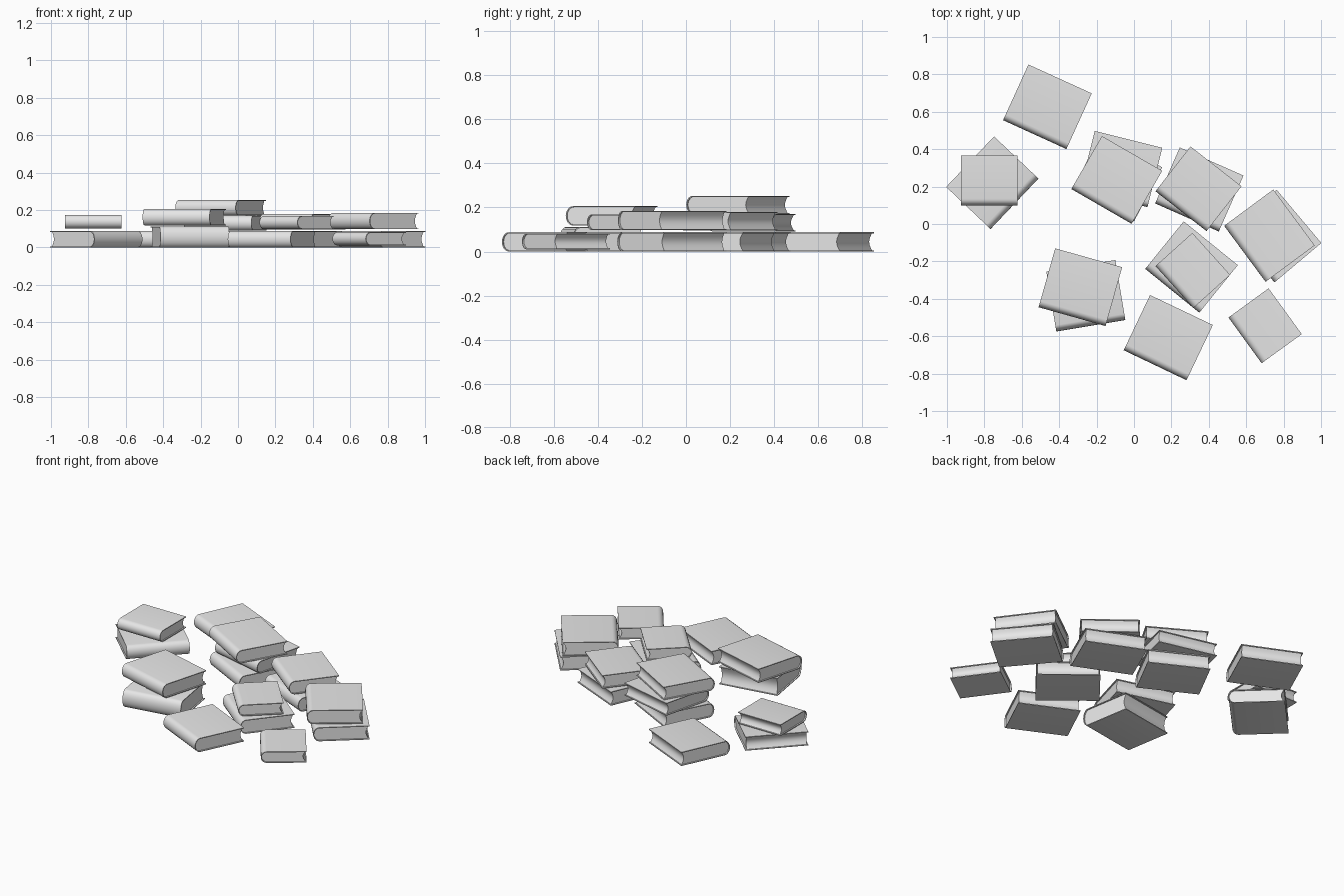
import bpy
import bmesh
import math

cube = bpy.data.objects.get("Cube")
if cube:
    bpy.data.objects.remove(cube, do_unlink=True)

# One plain grey for covers and pages
grey = bpy.data.materials.new("plain grey")
grey.use_nodes = True
grey.diffuse_color = (0.8, 0.8, 0.8, 1)
grey.node_tree.nodes["Principled BSDF"].inputs["Base Color"].default_value = (0.8, 0.8, 0.8, 1)

BOARD = 0.005    # cover thickness
ROUND = 0.034    # how far the rounded spine bulges
STEPS = 10


def spine_arc(h, inset):
    """Half ellipse from the top board round the spine to the bottom board."""
    pts = []
    for i in range(STEPS + 1):
        a = math.pi * i / STEPS
        pts.append((ROUND - (ROUND - inset) * math.sin(a),
                    h / 2 + (h / 2 - inset) * math.cos(a)))
    return pts


def extrude_profile(name, profile, x0, x1, corner, z, angle):
    """Extrude a (y, z) profile along the spine and place it on the pile."""
    bm = bmesh.new()
    ends = [[bm.verts.new((x, p[0], p[1])) for p in profile] for x in (x0, x1)]
    n = len(profile)
    for i in range(n):
        j = (i + 1) % n
        bm.faces.new((ends[0][i], ends[0][j], ends[1][j], ends[1][i]))
    bm.faces.new(ends[0])
    bm.faces.new(ends[1])
    bmesh.ops.recalc_face_normals(bm, faces=bm.faces)
    mesh = bpy.data.meshes.new(name)
    bm.to_mesh(mesh)
    bm.free()
    mesh.materials.append(grey)
    obj = bpy.data.objects.new(name, mesh)
    bpy.context.collection.objects.link(obj)
    obj.location = (corner[0], corner[1], z)
    obj.rotation_euler = (0, 0, math.radians(angle))
    return obj


def book(name, corner, angle, z, w=0.372, d=0.327, h=0.088):
    """corner is the left end of the spine, angle the spine direction."""
    # Cover: wraps round the spine, open at the fore edge
    outer = [(d, h)] + spine_arc(h, 0) + [(d, 0)]
    inner = [(d, BOARD)] + spine_arc(h, BOARD)[::-1] + [(d, h - BOARD)]
    cover = extrude_profile(name + "_cover", outer + inner, 0, w, corner, z, angle)
    # Pages: set back at both ends, with a hollowed fore edge
    fore = []
    for i in range(STEPS + 1):
        t = i / STEPS
        fore.append((d - 0.006 - 0.014 * math.sin(math.pi * t),
                     BOARD + (h - 2 * BOARD) * t))
    pages = extrude_profile(name + "_pages", spine_arc(h, BOARD) + fore,
                            0.008, w - 0.008, corner, z, angle)
    return [cover, pages]


SMALL = dict(w=0.302, d=0.265, h=0.072)
MEDIUM = dict(w=0.346, d=0.304, h=0.083)
THICK = dict(w=0.374, d=0.325, h=0.112)

# name, spine corner, spine angle, base height, size
books = [
    ("back_book", (-0.70, 0.555), -24.5, 0.0, {}),
    ("left_lower_book", (-0.767, -0.027), 46.5, 0.0, {}),
    ("left_upper_book", (-0.925, 0.10), 0, 0.102, SMALL),
    ("front_book", (-0.055, -0.675), -25.5, 0.0, {}),
    ("front_small_book", (0.505, -0.50), -54, 0.01, SMALL),
    ("right_lower_book", (0.512, -0.027), -50, 0.0, {}),
    ("right_upper_book", (0.482, -0.01), -53.5, 0.097, {}),
    ("middle_bottom_book", (-0.330, 0.185), -27.5, 0.0, {}),
    ("middle_centre_book", (-0.289, 0.18), -14, 0.091, dict(h=0.08)),
    ("middle_top_book", (-0.335, 0.187), -30, 0.170, dict(h=0.083)),
    ("front_left_lower_book", (-0.415, -0.575), 9.5, 0.0, THICK),
    ("front_left_upper_book", (-0.51, -0.445), -15.7, 0.118, {}),
    ("inner_lower_book", (0.113, 0.11), -23.8, 0.0, {}),
    ("inner_upper_book", (0.115, 0.175), -38, 0.096, MEDIUM),
    ("centre_lower_book", (0.06, -0.24), -39, 0.0, {}),
    ("centre_upper_book", (0.115, -0.225), -48, 0.097, SMALL),
]

parts = []
for name, corner, angle, z, size in books:
    parts += book(name, corner, angle, z, **size)

# Smooth the rounded spines, keep the board edges crisp
bpy.ops.object.select_all(action='DESELECT')
for obj in parts:
    obj.select_set(True)
bpy.context.view_layer.objects.active = parts[0]
bpy.ops.object.shade_smooth_by_angle(angle=math.radians(35))
